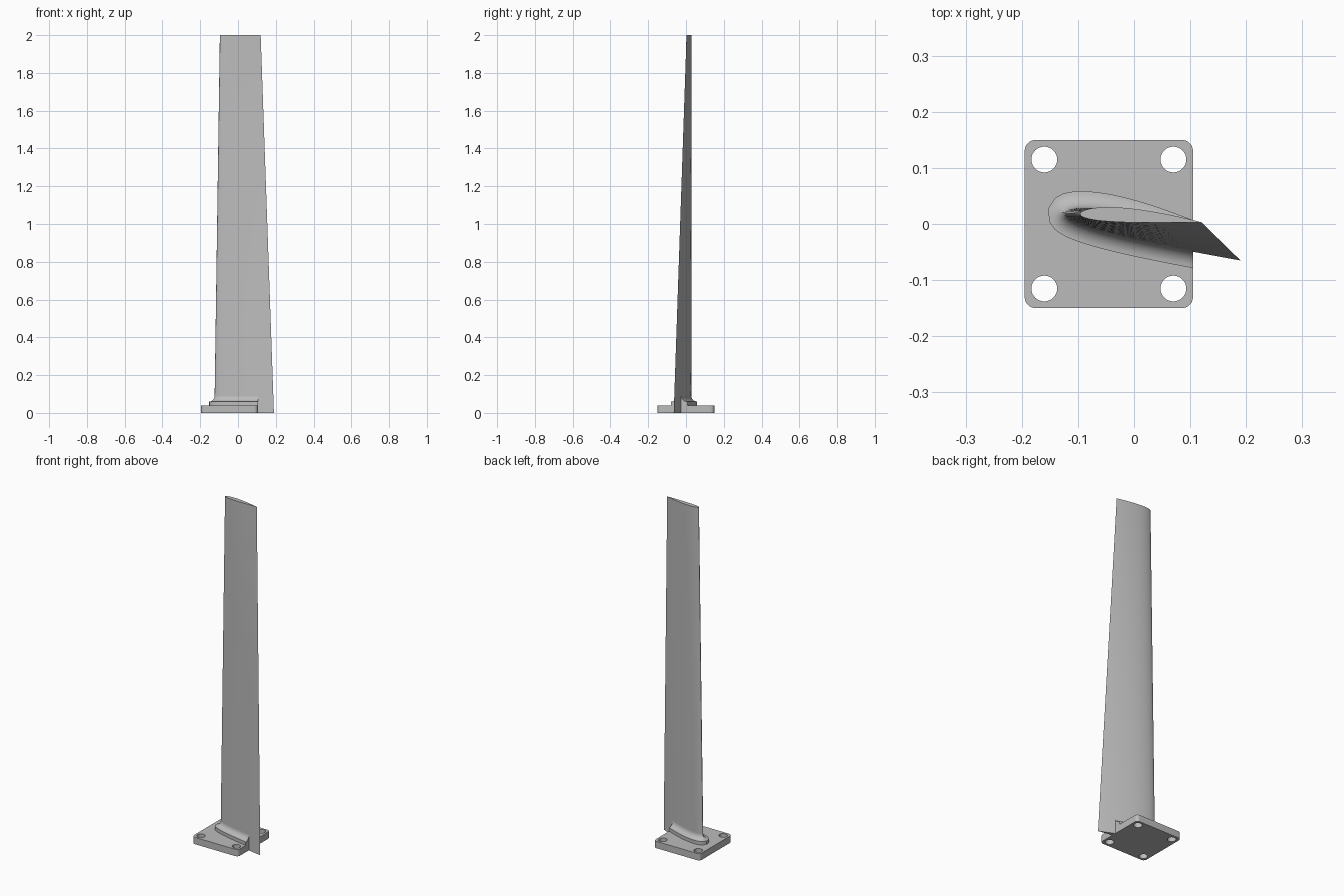
import bpy, bmesh, math
from mathutils import Vector

if "Cube" in bpy.data.objects:
    bpy.data.objects.remove(bpy.data.objects["Cube"])

grey = bpy.data.materials.new("satin grey")
grey.use_nodes = True
grey.diffuse_color = (0.5, 0.5, 0.5, 1)
grey.node_tree.nodes["Principled BSDF"].inputs["Base Color"].default_value = (0.5, 0.5, 0.5, 1)

HEIGHT = 2.0
PLATE_TOP = 0.04
PLATE_X, PLATE_HALF = -0.045, 0.15
STEPS = 24


def finish(obj, angle=30):
    obj.data.materials.clear()
    obj.data.materials.append(grey)
    bpy.ops.object.select_all(action="DESELECT")
    obj.select_set(True)
    bpy.context.view_layer.objects.active = obj
    bpy.ops.object.shade_smooth_by_angle(angle=math.radians(angle))


def airfoil(thick=0.12, camber=0.016, peak=0.4):
    """Unit chord outline: trailing edge, upper side, nose, lower side."""
    def point(x, side):
        t = 5 * thick * (0.2969 * math.sqrt(x) - 0.126 * x - 0.3516 * x**2
                         + 0.2843 * x**3 - 0.1036 * x**4)
        p = peak if x < peak else 1 - peak
        c = camber * (1 - ((x - peak) / p) ** 2)
        return Vector((x, c + side * t))
    xs = [(1 + math.cos(math.pi * i / STEPS)) / 2 for i in range(STEPS + 1)]
    return [point(x, 1) for x in xs] + [point(x, -1) for x in xs[-2:0:-1]]


PROFILE = airfoil()


def section(z):
    """Blade outline at a height, tapered and twisted from root to tip."""
    def place(nose, tail):
        chord = Vector(tail) - Vector(nose)
        across = Vector((-chord.y, chord.x))
        return [Vector(nose) + chord * p.x + across * p.y for p in PROFILE]
    root = place((-0.125, 0.02), (0.19, -0.065))
    tip = place((-0.096, 0.018), (0.12, 0.003))
    return [a.lerp(b, z / HEIGHT) for a, b in zip(root, tip)]


def offset(pts, d):
    out = []
    for i, p in enumerate(pts):
        t = (pts[(i + 1) % len(pts)] - pts[i - 1]).normalized()
        out.append(p + Vector((t.y, -t.x)) * d)
    return out


def loft(name, rings, cut_x=None):
    bm = bmesh.new()
    loops = [[bm.verts.new((p.x, p.y, z)) for p in pts] for z, pts in rings]
    n = len(loops[0])
    for a, b in zip(loops, loops[1:]):
        for i in range(n):
            j = (i + 1) % n
            bm.faces.new((a[i], a[j], b[j], b[i]))
    bm.faces.new(loops[0][::-1])
    bm.faces.new(loops[-1])
    if cut_x is not None:
        bmesh.ops.bisect_plane(bm, geom=bm.verts[:] + bm.edges[:] + bm.faces[:],
                               plane_co=(cut_x, 0, 0), plane_no=(1, 0, 0), clear_outer=True)
        bmesh.ops.holes_fill(bm, edges=[e for e in bm.edges if e.is_boundary])
    bmesh.ops.recalc_face_normals(bm, faces=bm.faces[:])
    mesh = bpy.data.meshes.new(name)
    bm.to_mesh(mesh)
    bm.free()
    obj = bpy.data.objects.new(name, mesh)
    bpy.context.collection.objects.link(obj)
    finish(obj)


# Twisted blade
loft("blade", [(HEIGHT * i / 16, section(HEIGHT * i / 16)) for i in range(17)])

# Raised pad with a concave fillet flowing into the blade
FILLET = 0.03
PAD_TOP = 0.06
pad = [(PLATE_TOP - 0.01, offset(section(PAD_TOP), FILLET))]
for i in range(9):
    a = math.pi / 2 * i / 8
    z = PAD_TOP + FILLET * (1 - math.cos(a))
    pad.append((z, offset(section(z), FILLET * (1 - math.sin(a)))))
loft("root_fillet", pad, cut_x=PLATE_X + PLATE_HALF)

# Mounting plate: rounded square with four bolt holes
curve = bpy.data.curves.new("mounting_plate", "CURVE")
curve.dimensions = "2D"
curve.fill_mode = "BOTH"
curve.extrude = PLATE_TOP / 2


def arc(cx, cy, r, start, sweep, n):
    return [(cx + r * math.cos(start + sweep * i / n),
             cy + r * math.sin(start + sweep * i / n)) for i in range(n + 1)]


def add_spline(pts):
    s = curve.splines.new("POLY")
    s.points.add(len(pts) - 1)
    for sp, (x, y) in zip(s.points, pts):
        sp.co = (x, y, 0, 1)
    s.use_cyclic_u = True


corners = ((1, 1), (-1, 1), (-1, -1), (1, -1))
outline = []
for k, (sx, sy) in enumerate(corners):
    inset = PLATE_HALF - 0.02
    outline += arc(sx * inset, sy * inset, 0.02, k * math.pi / 2, math.pi / 2, 8)
add_spline(outline)
for sx, sy in corners:
    add_spline(arc(sx * 0.115, sy * 0.115, 0.023, 0, math.tau, 32)[:-1])

plate = bpy.data.objects.new("mounting_plate", curve)
bpy.context.collection.objects.link(plate)
plate.location = (PLATE_X, 0, PLATE_TOP / 2)
bpy.ops.object.select_all(action="DESELECT")
plate.select_set(True)
bpy.context.view_layer.objects.active = plate
bpy.ops.object.convert(target="MESH")
plate = bpy.context.view_layer.objects.active
bm = bmesh.new()
bm.from_mesh(plate.data)
bmesh.ops.remove_doubles(bm, verts=bm.verts[:], dist=0.0001)
bmesh.ops.recalc_face_normals(bm, faces=bm.faces[:])
bm.to_mesh(plate.data)
bm.free()
finish(plate)
